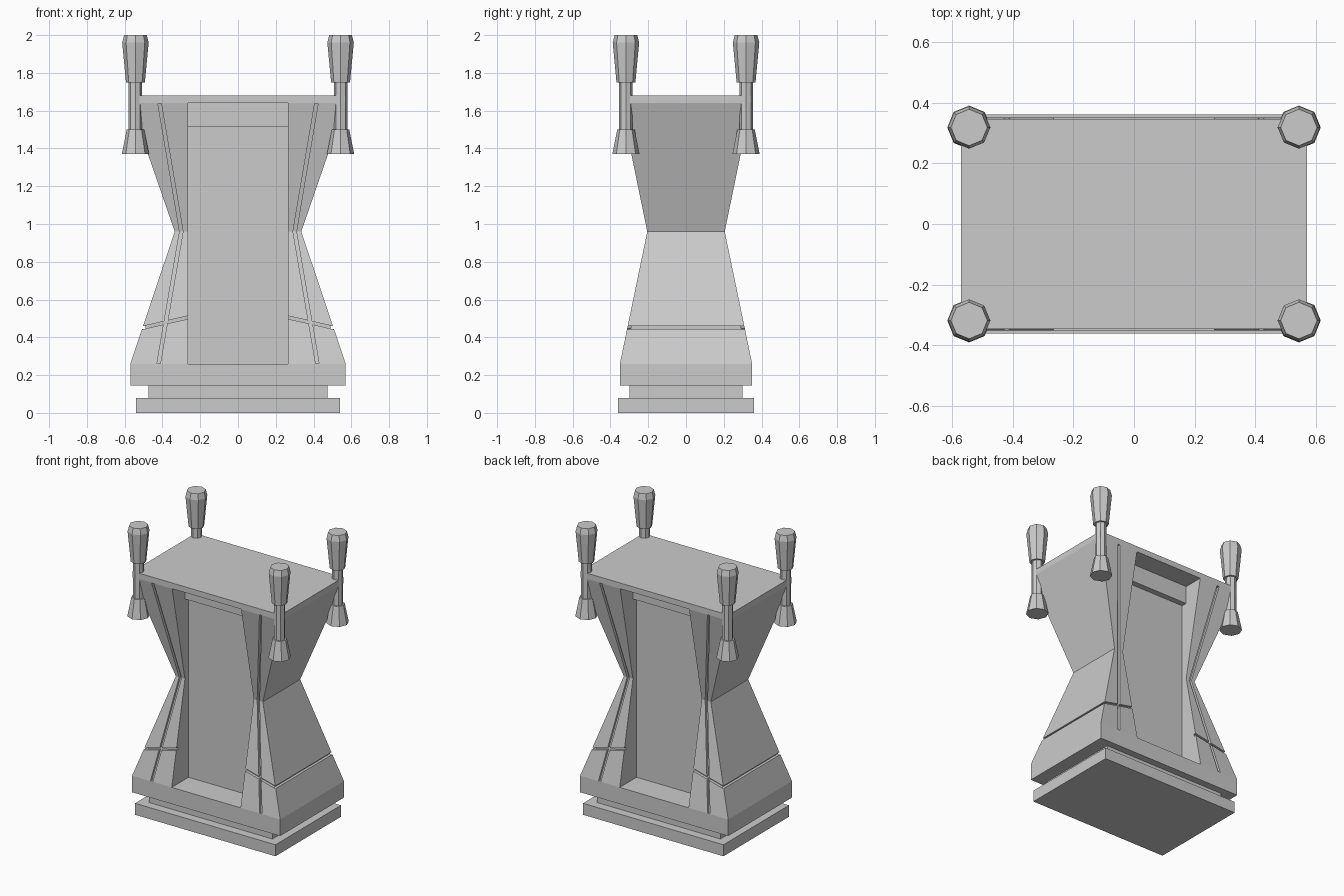
import bpy, bmesh
from math import pi, cos, sin

if "Cube" in bpy.data.objects:
    bpy.data.objects.remove(bpy.data.objects["Cube"])


def loft(name, rings, hide=False):
    """Closed solid through a list of equally sized vertex rings."""
    bm = bmesh.new()
    rows = [[bm.verts.new(p) for p in ring] for ring in rings]
    n = len(rows[0])
    for a, b in zip(rows, rows[1:]):
        for i in range(n):
            j = (i + 1) % n
            bm.faces.new((a[i], a[j], b[j], b[i]))
    bm.faces.new(rows[0][::-1])
    bm.faces.new(rows[-1])
    bmesh.ops.recalc_face_normals(bm, faces=bm.faces)
    me = bpy.data.meshes.new(name)
    bm.to_mesh(me)
    bm.free()
    ob = bpy.data.objects.new(name, me)
    bpy.context.collection.objects.link(ob)
    ob.hide_render = hide
    return ob


def rect(hx, hy, z, cx=0, cy=0):
    return [(cx - hx, cy - hy, z), (cx + hx, cy - hy, z),
            (cx + hx, cy + hy, z), (cx - hx, cy + hy, z)]


def surface_y(z):
    """Half depth of the hourglass body at height z."""
    return 0.205 + (abs(z - 0.96) * (0.207 if z < 0.96 else 0.206))


def groove(name, path, off, sx, sy, depth=0.018):
    """Shallow slot cutter following the front or back face along (x, z) points."""
    rings = []
    for x, z in path:
        s = surface_y(z)
        ring = []
        for k, y in ((-1, s - depth), (1, s - depth), (1, s + 0.06), (-1, s + 0.06)):
            ring.append((sx * (x + k * off[0]), sy * y, z + k * off[1]))
        rings.append(ring)
    return loft(name, rings, True)


# Stepped plinth
loft("plinth_base", [rect(0.54, 0.36, 0), rect(0.54, 0.36, 0.08)])
loft("plinth_neck", [rect(0.475, 0.30, 0.08), rect(0.475, 0.30, 0.145)])

# Hourglass body
body = loft("pedestal_body", [rect(0.57, 0.35, 0.145), rect(0.57, 0.35, 0.26),
                              rect(0.335, 0.205, 0.96),
                              rect(0.57, 0.345, 1.64), rect(0.57, 0.345, 1.68)])

# Recesses and grooves
cutters = []
for sy in (-1, 1):
    cutters.append(loft("recess_cutter", [rect(0.265, 0.20, 0.26, 0, sy * 0.365),
                                          rect(0.265, 0.20, 1.64, 0, sy * 0.365)], True))
    for sx in (-1, 1):
        cutters.append(groove("long_groove_cutter",
                              [(0.42, 0.262), (0.30, 0.96), (0.415, 1.638)], (0.009, 0), sx, sy))
        cutters.append(groove("cross_groove_cutter",
                              [(0.25, 0.509), (0.56, 0.438)], (0, 0.008), sx, sy))
for sx in (-1, 1):
    cutters.append(loft("side_groove_cutter", [rect(0.1, 0.5, 0.444, sx * 0.59),
                                               rect(0.1, 0.5, 0.459, sx * 0.59)], True))
for c in cutters:
    mod = body.modifiers.new("cut", 'BOOLEAN')
    mod.operation = 'DIFFERENCE'
    mod.solver = 'EXACT'
    mod.object = c
bpy.context.view_layer.objects.active = body
for mod in list(body.modifiers):
    bpy.ops.object.modifier_apply(modifier=mod.name)
for c in cutters:
    bpy.data.objects.remove(c)

# Header blocks at the top of each recess
for sy in (-1, 1):
    loft("recess_header", [rect(0.265, 0.025, 1.515, 0, sy * 0.18),
                           rect(0.265, 0.025, 1.64, 0, sy * 0.18)])

# Octagonal corner posts
profile = [(0.072, 1.37), (0.046, 1.50), (0.036, 1.50), (0.036, 1.75),
           (0.050, 1.75), (0.070, 1.96), (0.060, 2.0)]
for sx in (-1, 1):
    for sy in (-1, 1):
        loft("corner_post", [[(sx * 0.543 + r * cos(i * pi / 4),
                               sy * 0.318 + r * sin(i * pi / 4), z) for i in range(8)]
                             for r, z in profile])
